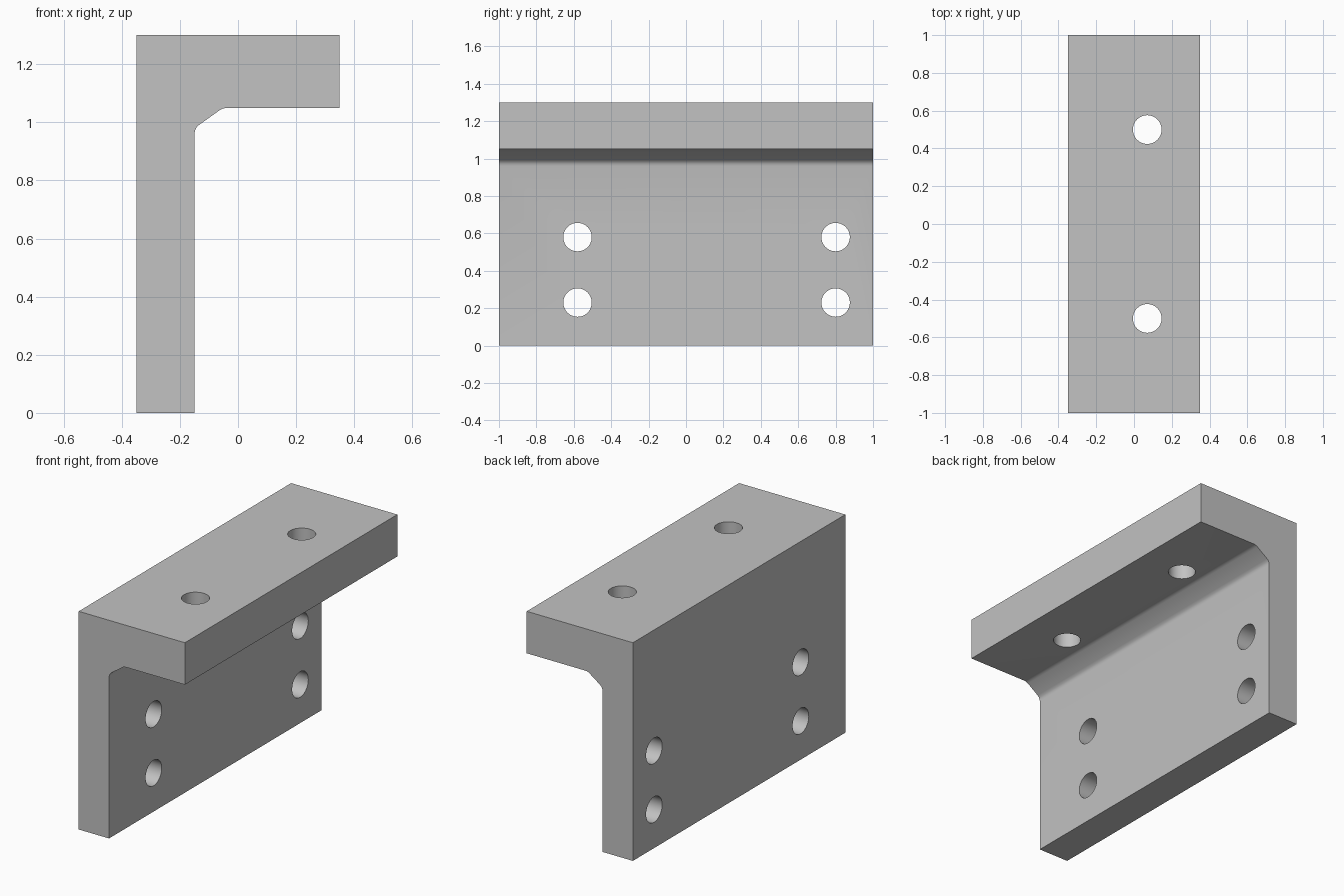
import bpy
import bmesh
from math import pi, radians
from mathutils import Matrix, Vector

cube = bpy.data.objects.get("Cube")
if cube:
    bpy.data.objects.remove(cube, do_unlink=True)

# Plain grey metal
grey = bpy.data.materials.new("grey metal")
grey.use_nodes = True
colour = (0.54, 0.54, 0.54, 1)
grey.diffuse_color = colour
grey.node_tree.nodes["Principled BSDF"].inputs["Base Color"].default_value = colour


def make_object(name, bm):
    bmesh.ops.recalc_face_normals(bm, faces=bm.faces)
    mesh = bpy.data.meshes.new(name)
    bm.to_mesh(mesh)
    bm.free()
    mesh.materials.append(grey)
    obj = bpy.data.objects.new(name, mesh)
    bpy.context.collection.objects.link(obj)
    return obj


# Angle bracket: L profile with a softened chamfer in the inner corner
profile = [(-0.35, 0), (-0.15, 0), (-0.15, 0.96), (-0.148, 0.972),
           (-0.143, 0.982), (-0.134, 0.991), (-0.064, 1.041),
           (-0.055, 1.046), (-0.045, 1.049), (-0.033, 1.05),
           (0.35, 1.05), (0.35, 1.3), (-0.35, 1.3)]
bm = bmesh.new()
end = bm.faces.new([bm.verts.new((x, -1, z)) for x, z in profile])
extruded = bmesh.ops.extrude_face_region(bm, geom=[end], use_keep_orig=True)
moved = [v for v in extruded["geom"] if isinstance(v, bmesh.types.BMVert)]
bmesh.ops.translate(bm, verts=moved, vec=(0, 2, 0))
bracket = make_object("angle_bracket", bm)

# Bolt holes: four through the upright plate, two through the top flange
bm = bmesh.new()


def add_hole(centre, rotation):
    bmesh.ops.create_cone(bm, cap_ends=True, segments=48, radius1=0.076,
                          radius2=0.076, depth=0.5,
                          matrix=Matrix.Translation(Vector(centre)) @ rotation)


for y in (-0.58, 0.8):
    for z in (0.23, 0.58):
        add_hole((-0.25, y, z), Matrix.Rotation(pi / 2, 4, "Y"))
for y in (-0.5, 0.5):
    add_hole((0.07, y, 1.175), Matrix.Identity(4))
cutter = make_object("bolt_hole_cutter", bm)
cutter.hide_render = True

bpy.ops.object.select_all(action="DESELECT")
bracket.select_set(True)
bpy.context.view_layer.objects.active = bracket
cut = bracket.modifiers.new("bolt holes", "BOOLEAN")
cut.object = cutter
cut.operation = "DIFFERENCE"
cut.solver = "EXACT"
bpy.ops.object.modifier_apply(modifier=cut.name)
bpy.data.objects.remove(cutter, do_unlink=True)

bpy.ops.object.shade_smooth_by_angle(angle=radians(30))
